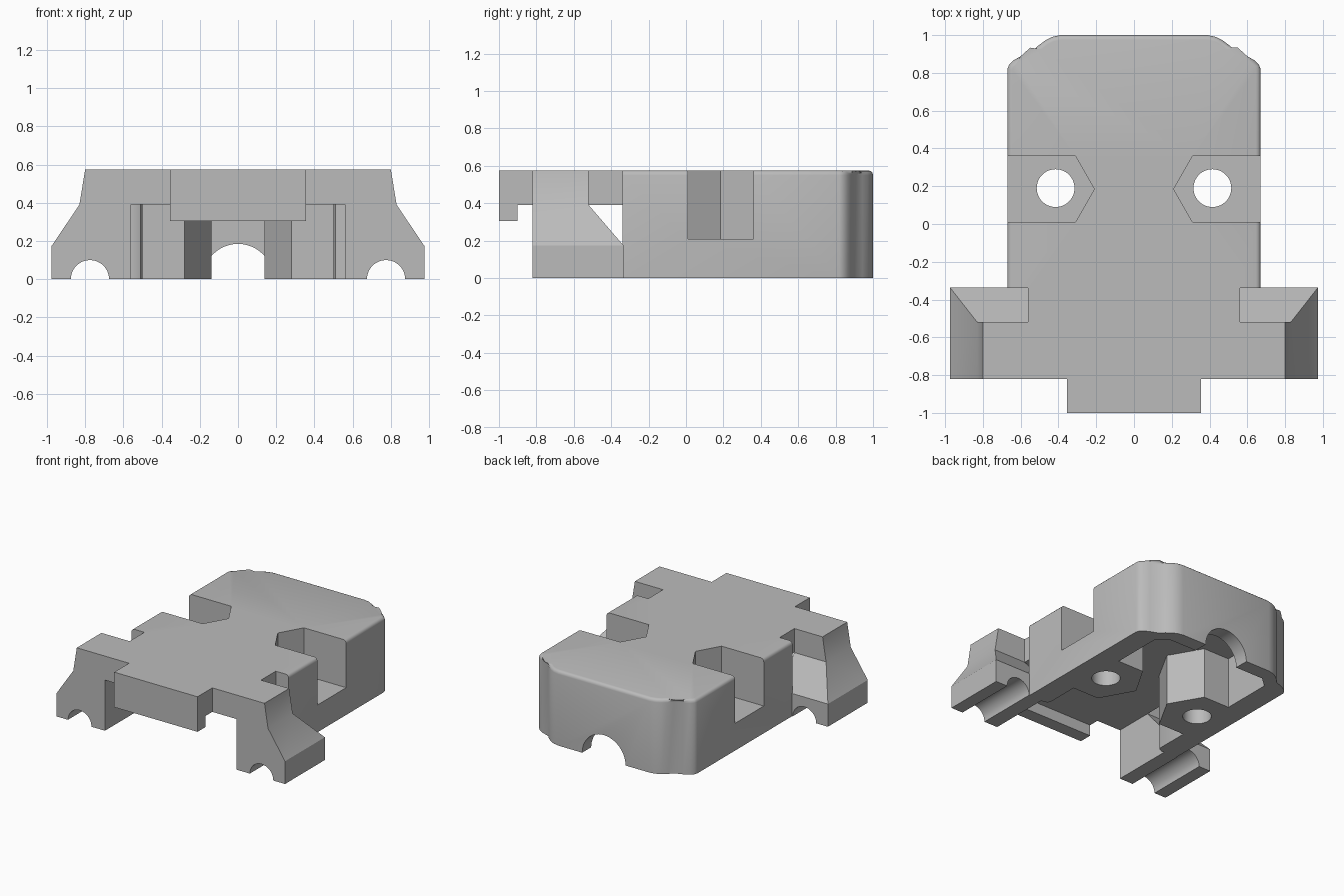
import bpy, bmesh, math
from mathutils import Vector

cube = bpy.data.objects.get("Cube")
if cube:
    bpy.data.objects.remove(cube, do_unlink=True)

TOP, CEILING = 0.575, 0.39

grey = bpy.data.materials.new("plain grey")
grey.use_nodes = True
colour = (0.5, 0.5, 0.5, 1)
grey.diffuse_color = colour
grey.node_tree.nodes["Principled BSDF"].inputs["Base Color"].default_value = colour


def finish(name, bm):
    bmesh.ops.recalc_face_normals(bm, faces=bm.faces[:])
    mesh = bpy.data.meshes.new(name)
    bm.to_mesh(mesh)
    bm.free()
    mesh.materials.append(grey)
    obj = bpy.data.objects.new(name, mesh)
    bpy.context.collection.objects.link(obj)
    return obj


def loft(name, rings, round_edge=None):
    """Join matching rings of points into a closed solid."""
    bm = bmesh.new()
    loops = [[bm.verts.new(p) for p in ring] for ring in rings]
    n = len(loops[0])
    bm.faces.new(loops[0][::-1])
    bm.faces.new(loops[-1])
    for low, high in zip(loops, loops[1:]):
        for i in range(n):
            j = (i + 1) % n
            bm.faces.new((low[i], low[j], high[j], high[i]))
    if round_edge:
        edges = [e for e in bm.edges if round_edge(e)]
        bmesh.ops.bevel(bm, geom=edges, offset=0.025, segments=3,
                        profile=0.5, affect='EDGES')
    return finish(name, bm)


def prism(name, outline, z0, z1, round_edge=None):
    return loft(name, [[(x, y, z) for x, y in outline] for z in (z0, z1)], round_edge)


def cylinder(name, centre, radius, length, axis):
    """Cylinder whose length runs along the given axis."""
    centre, axis = Vector(centre), Vector(axis)
    u = Vector((1, 0, 0))
    v = axis.cross(u)
    ring = [centre + radius * (u * math.cos(a) + v * math.sin(a))
            for a in (math.tau * i / 48 for i in range(48))]
    half = axis * length / 2
    return loft(name, [[p - half for p in ring], [p + half for p in ring]])


def both(half):
    """Complete a half outline by mirroring it across x = 0."""
    return half + [(-x, y) for x, y in reversed(half)]


def cut(obj, cutter):
    cutter.hide_render = True
    mod = obj.modifiers.new("cut", 'BOOLEAN')
    mod.operation, mod.solver, mod.object = 'DIFFERENCE', 'EXACT', cutter
    bpy.context.view_layer.objects.active = obj
    bpy.ops.object.modifier_apply(modifier=mod.name)
    bpy.data.objects.remove(cutter, do_unlink=True)


# Main shell: outer outline with stepped, rounded rear corners
def shell_rim(e):
    a, b = (v.co for v in e.verts)
    mid = (a + b) / 2
    return min(a.z, b.z) > TOP - 0.01 and (mid.y > 0.8 or (abs(mid.x) > 0.65 and mid.y > -0.3))


shell_outline = both([
    (0.56, -0.82), (0.56, -0.34), (0.67, -0.34), (0.67, 0.82), (0.662, 0.843),
    (0.64, 0.865), (0.6, 0.888), (0.535, 0.912), (0.508, 0.943), (0.47, 0.972),
    (0.435, 0.99), (0.39, 1.0)])
shell = prism("main_shell", shell_outline, 0, TOP, shell_rim)

# Hollow underside, leaving pointed bosses around the screw pockets
cavity = both([
    (0.6, -0.9), (0.6, -0.34), (0.535, -0.34), (0.51, -0.33), (0.5, -0.305), (0.5, -0.06),
    (0.28, -0.06), (0.14, 0.19), (0.28, 0.43), (0.5, 0.43), (0.5, 0.82), (0.42, 0.89)])
cut(shell, prism("cavity_cutter", cavity, -0.2, CEILING))

# Open side pockets with screw holes in their floors
for s in (1, -1):
    pocket = [(0.21, 0.185), (0.31, 0.36), (0.8, 0.36), (0.8, 0.01), (0.31, 0.01)]
    cut(shell, prism("pocket_cutter", [(s * x, y) for x, y in pocket], 0.21, 0.8))
    cut(shell, cylinder("hole_cutter", (s * 0.415, 0.19, 0.1), 0.1, 0.5, (0, 0, 1)))

# Arched opening in the rear wall
cut(shell, cylinder("arch_cutter", (0, 0.95, 0), 0.185, 0.5, (0, 1, 0)))

# Front side feet: straight base, sloped shoulder, narrow top, round channel below
for s, side in ((1, "left"), (-1, "right")):
    rings = []
    for z, x, y in ((0, 0.975, -0.335), (0.175, 0.975, -0.335),
                    (CEILING, 0.83, -0.52), (TOP, 0.8, -0.52)):
        rings.append([(s * 0.56, -0.82, z), (s * x, -0.82, z),
                      (s * x, y, z), (s * 0.56, y, z)])
    foot = loft(side + "_foot", rings)
    cut(foot, cylinder("channel_cutter", (s * 0.775, -0.6, 0), 0.1, 1, (0, 1, 0)))

# Front lip with a hooked underside
lip_profile = [(-0.82, CEILING), (-0.9, CEILING), (-0.9, 0.305),
               (-1.0, 0.305), (-1.0, TOP), (-0.82, TOP)]
loft("front_lip", [[(x, y, z) for y, z in lip_profile] for x in (-0.355, 0.355)])

# Smooth the curved surfaces, keep the corners crisp
bpy.ops.object.select_all(action='DESELECT')
for name in ("main_shell", "left_foot", "right_foot", "front_lip"):
    bpy.data.objects[name].select_set(True)
bpy.context.view_layer.objects.active = bpy.data.objects["main_shell"]
bpy.ops.object.shade_smooth_by_angle(angle=math.radians(32))
